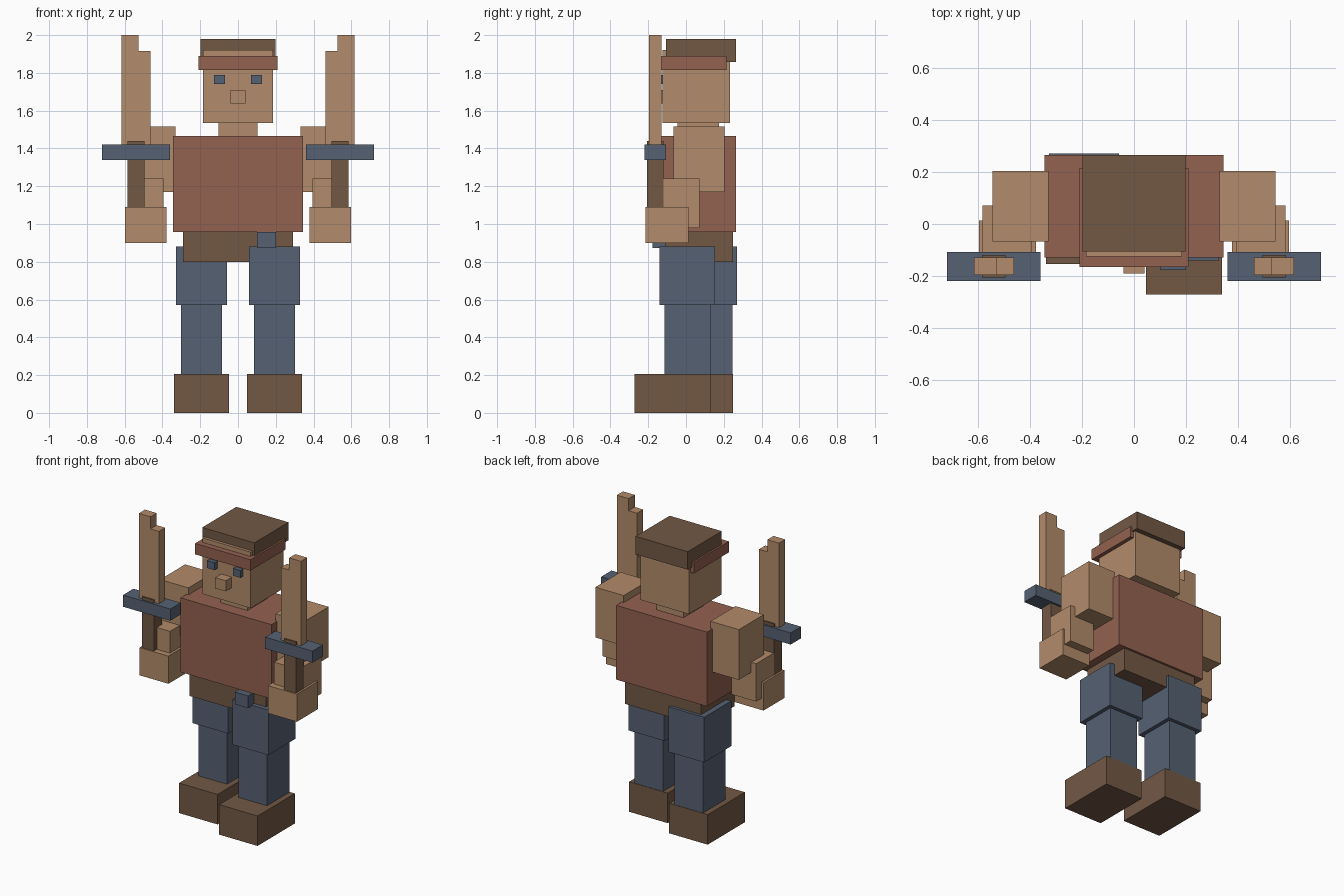
import bpy
import bmesh

default_cube = bpy.data.objects.get("Cube")
if default_cube:
    bpy.data.objects.remove(default_cube, do_unlink=True)


def make_material(name, red, green, blue):
    material = bpy.data.materials.new(name)
    material.use_nodes = True
    colour = (red, green, blue, 1)
    material.diffuse_color = colour
    shader = next(n for n in material.node_tree.nodes if n.type == "BSDF_PRINCIPLED")
    shader.inputs["Base Color"].default_value = colour
    return material


skin = make_material("tan", 0.45, 0.26, 0.145)
brown = make_material("dark_brown", 0.17, 0.098, 0.06)
slate = make_material("slate_blue", 0.093, 0.12, 0.172)
rust = make_material("rust_red", 0.296, 0.122, 0.082)


def add_object(name, bm, material):
    bmesh.ops.recalc_face_normals(bm, faces=bm.faces[:])
    mesh = bpy.data.meshes.new(name)
    bm.to_mesh(mesh)
    bm.free()
    mesh.materials.append(material)
    part = bpy.data.objects.new(name, mesh)
    bpy.context.scene.collection.objects.link(part)
    return part


def box(name, material, x_range, y_range, z_range):
    """Axis-aligned block given by its extents."""
    bm = bmesh.new()
    bmesh.ops.create_cube(bm, size=1)
    ranges = (x_range, y_range, z_range)
    for vert in bm.verts:
        vert.co = [max(r) if c > 0 else min(r) for c, r in zip(vert.co, ranges)]
    return add_object(name, bm, material)


def extruded_profile(name, material, outline, y_range):
    """Flat outline in x and z, given thickness along y."""
    bm = bmesh.new()
    front = bm.faces.new([bm.verts.new((x, y_range[0], z)) for x, z in outline])
    result = bmesh.ops.extrude_face_region(bm, geom=[front])
    moved = [g for g in result["geom"] if isinstance(g, bmesh.types.BMVert)]
    bmesh.ops.translate(bm, verts=moved, vec=(0, y_range[1] - y_range[0], 0))
    return add_object(name, bm, material)


def centred(name, material, half_width, y_range, z_range):
    return box(name, material, (-half_width, half_width), y_range, z_range)


# Torso, hips and belt pouch
centred("torso", rust, 0.345, (-0.13, 0.265), (0.957, 1.467))
centred("hips", brown, 0.29, (-0.11, 0.25), (0.8, 0.957))
box("belt_pouch", slate, (0.1, 0.2), (-0.177, -0.1), (0.873, 0.957))

# Head, headband and hair
centred("neck", skin, 0.103, (-0.045, 0.175), (1.46, 1.54))
centred("head", skin, 0.184, (-0.125, 0.232), (1.535, 1.92))
centred("headband", rust, 0.21, (-0.165, 0.215), (1.815, 1.89))
centred("hair", brown, 0.198, (-0.105, 0.265), (1.857, 1.98))
centred("nose", skin, 0.04, (-0.19, -0.12), (1.637, 1.71))

for side, sign in (("left", 1), ("right", -1)):

    def limb(name, material, inner, outer, y_range, z_range):
        return box(f"{side}_{name}", material, (sign * inner, sign * outer), y_range, z_range)

    limb("eye", slate, 0.07, 0.127, (-0.155, -0.12), (1.74, 1.79))

    # Legs: the left one steps forward
    step = 0 if sign > 0 else 0.117

    def stride(front, back):
        return front + step, back + step

    limb("thigh", slate, 0.058, 0.328, stride(-0.14, 0.154), (0.57, 0.88))
    limb("shin", slate, 0.085, 0.301, stride(-0.115, 0.129), (0.2, 0.575))
    limb("boot", brown, 0.047, 0.339, stride(-0.272, 0.132), (0, 0.206))

    # Arms, bent forward at the elbow
    limb("upper_arm", skin, 0.33, 0.545, (-0.067, 0.205), (1.17, 1.515))
    limb("forearm", skin, 0.395, 0.583, (-0.174, 0.072), (0.98, 1.24))
    limb("hand", skin, 0.378, 0.598, (-0.215, 0.013), (0.9, 1.09))

    # Upright sword with a stepped tip
    limb("sword_grip", brown, 0.495, 0.585, (-0.207, -0.12), (1.05, 1.44))
    limb("sword_guard", slate, 0.36, 0.72, (-0.22, -0.107), (1.34, 1.42))
    near, notch, far = (sign * x for x in (0.463, 0.527, 0.616))
    low, shoulder, tip = 1.4, 1.917, 2
    outline = [(near, low), (far, low), (far, tip),
               (notch, tip), (notch, shoulder), (near, shoulder)]
    extruded_profile(f"{side}_sword_blade", skin, outline, (-0.197, -0.13))
